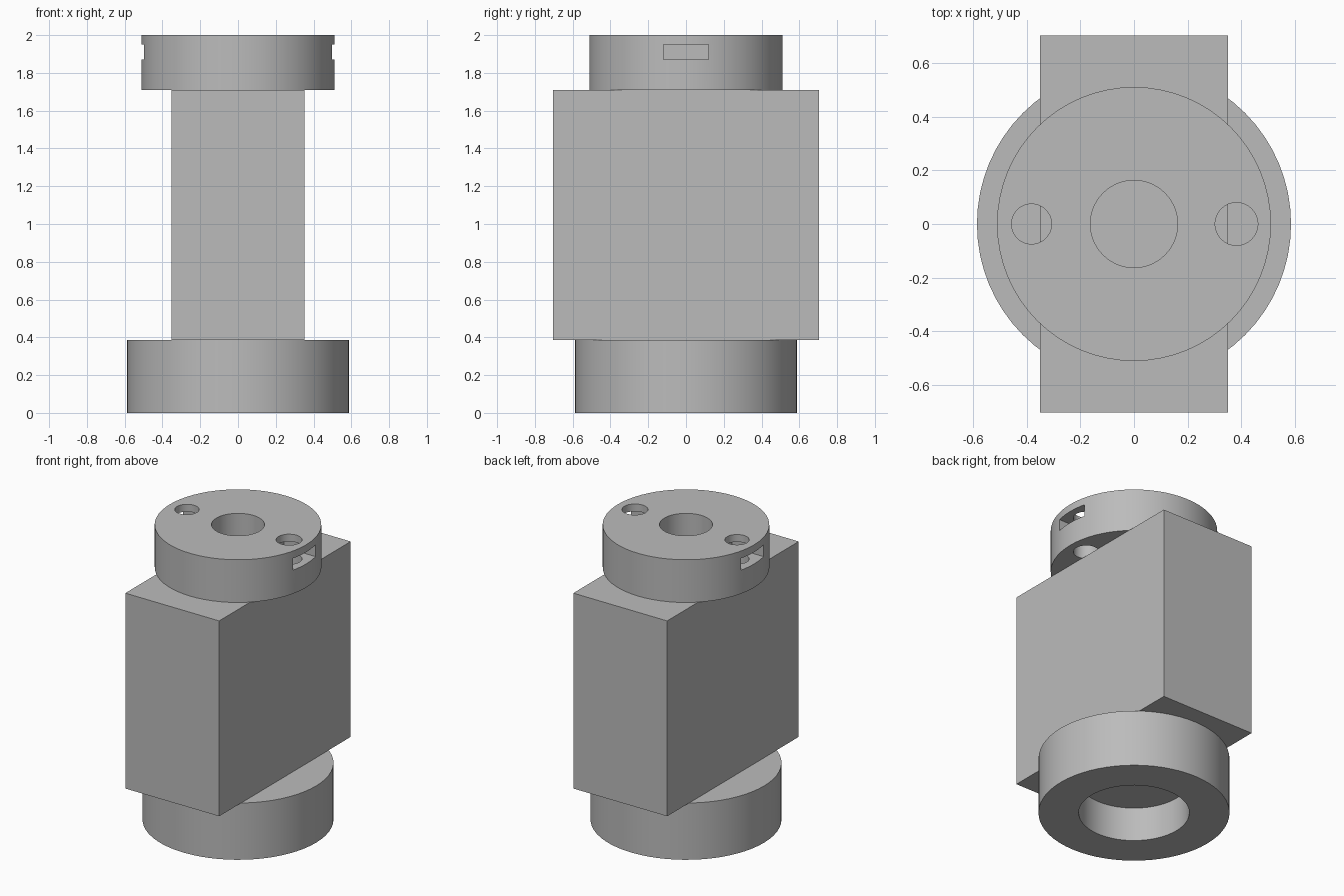
import bpy
import math

cube = bpy.data.objects.get("Cube")
if cube:
    bpy.data.objects.remove(cube, do_unlink=True)

# Single plain grey
grey = bpy.data.materials.new("plain grey")
grey.use_nodes = True
colour = (0.5, 0.5, 0.5, 1)
grey.diffuse_color = colour
grey.node_tree.nodes["Principled BSDF"].inputs["Base Color"].default_value = colour


def finish(name):
    obj = bpy.context.object
    obj.name = name
    obj.data.materials.append(grey)
    return obj


def cylinder(name, radius, z0, z1, x=0, sides=64):
    bpy.ops.mesh.primitive_cylinder_add(
        vertices=sides, radius=radius, depth=z1 - z0, location=(x, 0, (z0 + z1) / 2))
    return finish(name)


def box(name, x0, x1, half_y, z0, z1):
    bpy.ops.mesh.primitive_cube_add(size=1, location=((x0 + x1) / 2, 0, (z0 + z1) / 2))
    obj = finish(name)
    obj.scale = (x1 - x0, 2 * half_y, z1 - z0)
    bpy.ops.object.transform_apply(location=False, rotation=False, scale=True)
    return obj


def cut(target, cutters):
    bpy.ops.object.select_all(action='DESELECT')
    target.select_set(True)
    bpy.context.view_layer.objects.active = target
    for cutter in cutters:
        mod = target.modifiers.new("cut", 'BOOLEAN')
        mod.operation = 'DIFFERENCE'
        mod.solver = 'EXACT'
        mod.object = cutter
        bpy.ops.object.modifier_apply(modifier=mod.name)
        bpy.data.objects.remove(cutter, do_unlink=True)
    bpy.ops.object.shade_smooth_by_angle(angle=math.radians(30))


BASE_TOP, BLOCK_TOP, TOP = 0.385, 1.71, 2.0

# Central block
box("body_block", -0.352, 0.352, 0.705, BASE_TOP, BLOCK_TOP)

# Base ring with a blind socket underneath
base = cylinder("base_ring", 0.587, 0, BASE_TOP)
cut(base, [cylinder("socket_cutter", 0.34, -0.1, 0.23)])

# Top cap with centre bore, two screw holes and side nut slots
cap = cylinder("top_cap", 0.512, BLOCK_TOP, TOP)
cutters = [cylinder("bore_cutter", 0.163, BLOCK_TOP - 0.1, TOP + 0.1)]
for side, radius in ((-1, 0.075), (1, 0.08)):
    cutters.append(cylinder("screw_cutter", radius, BLOCK_TOP - 0.1, TOP + 0.1,
                            x=0.383 * side, sides=32))
    inner, outer = sorted((0.26 * side, 0.6 * side))
    cutters.append(box("slot_cutter", inner, outer, 0.12, 1.87, 1.95))
cut(cap, cutters)
